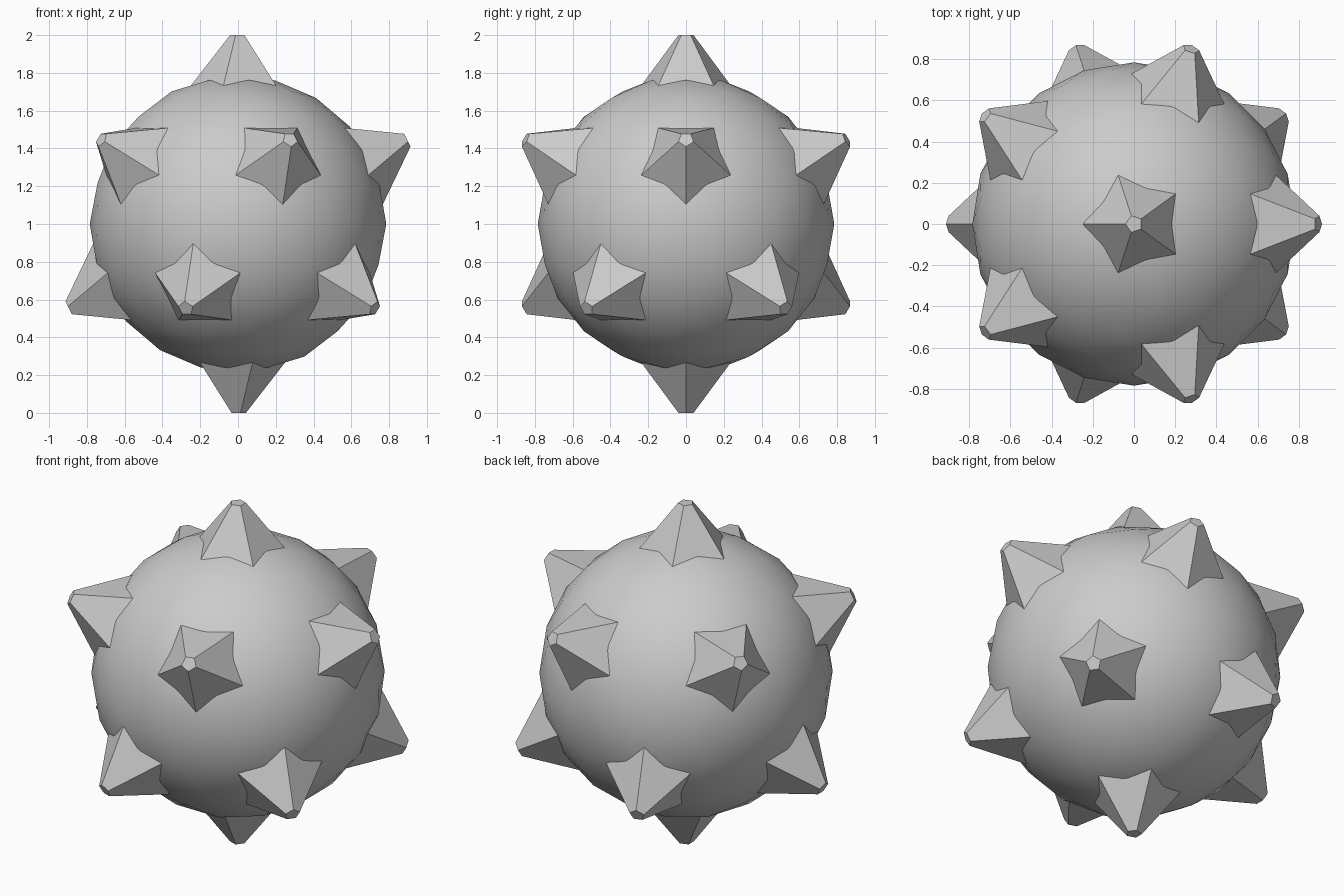
import bpy, bmesh
from math import sin, cos, pi
from mathutils import Vector

if "Cube" in bpy.data.objects:
    bpy.data.objects.remove(bpy.data.objects["Cube"])

CENTRE = Vector((0, 0, 1))
BODY_RADIUS = 0.785
# (distance from centre, pentagon radius) at spike root and tip
RINGS = [(0.70, 0.275), (1.0, 0.042)]


def add_object(name, bm):
    bmesh.ops.recalc_face_normals(bm, faces=bm.faces)
    mesh = bpy.data.meshes.new(name)
    bm.to_mesh(mesh)
    bm.free()
    ob = bpy.data.objects.new(name, mesh)
    ob.location = CENTRE
    bpy.context.collection.objects.link(ob)
    return ob


# Round body: smooth-shaded icosphere
bm = bmesh.new()
bmesh.ops.create_icosphere(bm, subdivisions=3, radius=BODY_RADIUS)
for f in bm.faces:
    f.smooth = True
add_object("body", bm)


def add_spike(name, axis, side):
    """Blunt five-sided spike along axis, one corner pointing to side."""
    across = axis.cross(side)
    bm = bmesh.new()
    root, tip = [
        [bm.verts.new(axis * d + r * (side * cos(a) + across * sin(a)))
         for a in (i * 2 * pi / 5 for i in range(5))]
        for d, r in RINGS]
    bm.faces.new(root[::-1])
    bm.faces.new(tip)
    for i in range(5):
        j = (i + 1) % 5
        bm.faces.new((root[i], root[j], tip[j], tip[i]))
    add_object(name, bm)


# One spike on each icosahedron corner, corners turned between its neighbours
ico = bmesh.new()
bmesh.ops.create_icosphere(ico, subdivisions=1, radius=1)
for n, v in enumerate(ico.verts):
    axis = v.co.normalized()
    neighbour = v.link_edges[0].other_vert(v).co
    side = -(neighbour - axis * neighbour.dot(axis)).normalized()
    add_spike(f"spike_{n + 1}", axis, side)
ico.free()
